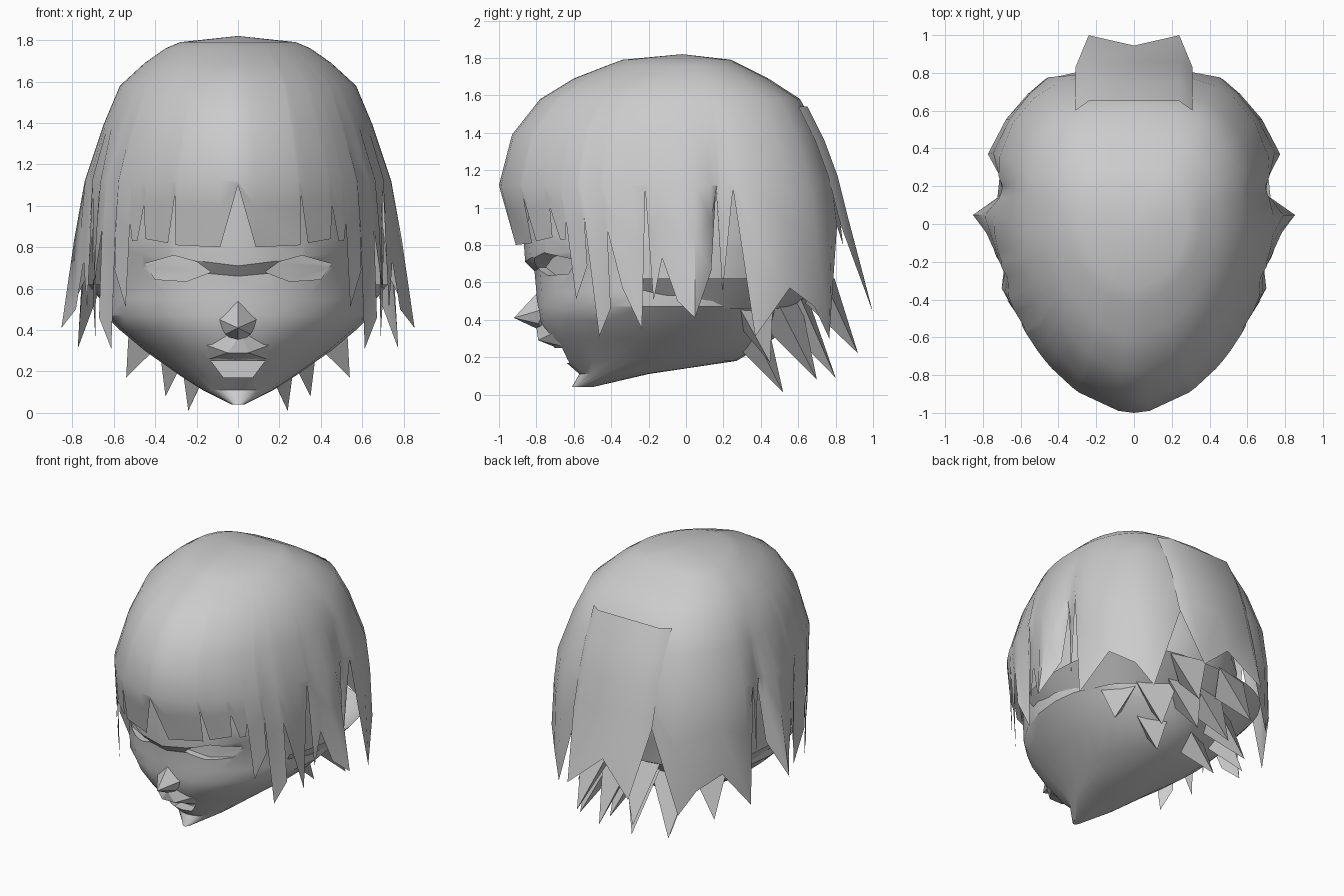
import bpy, bmesh, math
from mathutils import Vector

cube = bpy.data.objects.get("Cube")
if cube:
    bpy.data.objects.remove(cube, do_unlink=True)

grey = bpy.data.materials.new("plain grey")
grey.use_nodes = True
grey.diffuse_color = (0.6, 0.6, 0.6, 1)
grey.node_tree.nodes["Principled BSDF"].inputs["Base Color"].default_value = (0.6, 0.6, 0.6, 1)


def add_object(name, bm):
    bmesh.ops.recalc_face_normals(bm, faces=bm.faces[:])
    mesh = bpy.data.meshes.new(name)
    bm.to_mesh(mesh)
    bm.free()
    obj = bpy.data.objects.new(name, mesh)
    bpy.context.collection.objects.link(obj)
    mesh.materials.append(grey)
    return obj


def activate(obj):
    bpy.ops.object.select_all(action='DESELECT')
    obj.select_set(True)
    bpy.context.view_layer.objects.active = obj


def smooth(obj, degrees):
    activate(obj)
    bpy.ops.object.shade_smooth_by_angle(angle=math.radians(degrees))


def bridge(bm, ring_a, ring_b, closed=True):
    n = len(ring_a)
    for i in range(n if closed else n - 1):
        j = (i + 1) % n
        bm.faces.new((ring_a[i], ring_a[j], ring_b[j], ring_b[i]))


def hull(name, points):
    """Convex solid; points off the centre line are mirrored."""
    bm = bmesh.new()
    for x, y, z in points:
        for side in ((1, -1) if x else (1,)):
            bm.verts.new((x * side, y, z))
    bmesh.ops.convex_hull(bm, input=bm.verts[:])
    return add_object(name, bm)


def cut_prism(target, outline, back):
    """Recess a front-facing outline into the target down to depth back(x)."""
    bm = bmesh.new()
    front_ring = [bm.verts.new((x, -1.1, z)) for x, z in outline]
    back_ring = [bm.verts.new((x, back(x), z)) for x, z in outline]
    bridge(bm, front_ring, back_ring)
    bm.faces.new(front_ring)
    bm.faces.new(back_ring[::-1])
    cutter = add_object("recess_cutter", bm)
    cutter.hide_render = True
    mod = target.modifiers.new("recess", 'BOOLEAN')
    mod.operation = 'DIFFERENCE'
    mod.solver = 'EXACT'
    mod.object = cutter
    activate(target)
    bpy.ops.object.modifier_apply(modifier=mod.name)
    bpy.data.objects.remove(cutter, do_unlink=True)


# Head: stacked rings (height, front y, back y, half width, rise towards the sides)
head_rings = [
    (.04, -.61, -.5, .03, 0), (.11, -.57, -.2, .17, 0), (.18, -.65, .27, .28, 0),
    (.3, -.74, .47, .45, 0), (.4, -.79, .55, .57, 0), (.47, -.8, .6, .64, 0),
    (.55, -.8, .62, .65, 0), (.66, -.81, .65, .65, .06), (.71, -.86, .67, .65, .08),
    (.85, -.87, .7, .65, 0), (1.2, -.87, .66, .58, 0)]
bm = bmesh.new()
rings, count = [], 24
for z, front, back, width, rise in head_rings:
    middle = front * 0.45 + back * 0.55
    ring = []
    for i in range(count):
        a = math.tau * i / count
        s, c = math.sin(a), math.cos(a)
        reach = (middle - front) if c > 0 else (back - middle)
        ring.append(bm.verts.new((width * s, middle - reach * c, z + rise * abs(s))))
    rings.append(ring)
for low, high in zip(rings, rings[1:]):
    bridge(bm, low, high)
bm.faces.new(rings[0][::-1])
bm.faces.new(rings[-1])
head = add_object("head", bm)

# Eye sockets and open mouth
eye = [(.13, .68), (.2, .73), (.31, .76), (.45, .72), (.4, .645), (.25, .635)]
for side in (1, -1):
    cut_prism(head, [(x * side, z) for x, z in eye],
              lambda x: -.75 + .5 * (abs(x) - .13))
cut_prism(head, [(-.13, .25), (.13, .25), (.07, .17), (-.07, .17)], lambda x: -.55)
smooth(head, 30)

# Nose, and upper lip with the muzzle above it
hull("nose", [(0, -.79, .55), (0, -.92, .41), (.11, -.75, .46), (.06, -.79, .38), (0, -.75, .33)])
hull("upper_lip", [(.24, -.65, .36), (0, -.79, .42), (0, -.8, .36), (.05, -.79, .29),
                   (.14, -.67, .26), (0, -.69, .25)])

# Hair cap: sections (height, front depth, back depth, half width)
sections = [
    (1.79, .34, .24, .28), (1.76, .42, .3, .35), (1.69, .6, .44, .45),
    (1.58, .78, .61, .57), (1.39, .93, .71, .65), (1.12, 1, .8, .74),
    (.8, .92, .84, .77), (.4, .86, .82, .79), (.1, .84, .8, .79)]


def cap_point(angle, z):
    for a, b in zip(sections, sections[1:]):
        if z >= b[0]:
            break
    t = (a[0] - z) / (a[0] - b[0])
    front, back, width = (p + (q - p) * t for p, q in zip(a[1:], b[1:]))
    s, c = math.sin(angle), math.cos(angle)
    power = 1.11 if c >= 0 else 0.72
    depth = -front if c >= 0 else back
    return Vector((math.copysign(abs(s) ** power, s) * width, depth * abs(c) ** power, z))


# Ragged hem from front to back (angle, height, flare)
hem = [
    (0, 1.1, 1), (8, .8, 1), (25.5, .81, 1), (26.5, 1.05, 1), (28.5, .82, 1),
    (38, .84, 1), (39.5, 1, 1), (41.5, .83, 1), (44, .83, 1), (45.5, .92, 1),
    (45.8, .51, 1), (52, .69, 1), (53, .95, 1), (54, .31, .98), (60, .46, 1),
    (61, .88, 1), (65, .57, 1), (70.5, .35, .93), (75, 1.1, .98), (76, .5, .96),
    (80, .73, .98), (86, .5, 1), (91, .41, 1.08), (95, .66, .94), (97, 1.1, .91),
    (99, .55, .9), (102, 1.1, .97), (109, .31, 1.02), (125, .57, 1), (141, .47, 1),
    (152, .3, 1.03), (165, .9, 1), (180, .8, 1)]
columns = hem + [(360 - a, z, f) for a, z, f in hem[-2:0:-1]]

bm = bmesh.new()
apex = bm.verts.new((0, -.02, 1.82))
grid = []
for degrees, low, flare in columns:
    a = math.radians(degrees)
    column = [bm.verts.new(cap_point(a, s[0])) for s in sections[:5]]
    for t in (0, .4, 1):
        p = cap_point(a, 1.12 + (low - 1.12) * t)
        # grooves start higher up than flared points
        grow = 1 + (flare - 1) * (t if flare > 1 else .5 + t / 2)
        column.append(bm.verts.new((p.x * grow, p.y * grow, p.z)))
    grid.append(column)
for i, column in enumerate(grid):
    following = grid[(i + 1) % len(grid)]
    bm.faces.new((apex, column[0], following[0]))
    bridge(bm, column, following, closed=False)
smooth(add_object("hair_cap", bm), 35)

# Underside closing the hair against the head
bm = bmesh.new()
outer, inner = [], []
for degrees in range(64, 297, 8):
    p = cap_point(math.radians(degrees), .62)
    outer.append(bm.verts.new((p.x * .93, p.y * .93, p.z)))
    inner.append(bm.verts.new((p.x * .76, p.y * .68, .46)))
bridge(bm, outer, inner, closed=False)
smooth(add_object("hair_underside", bm), 35)

# Back panel of hair with two long points: (x, hem height, tuck towards the cap)
profile = [(1.54, .65), (1.36, .74), (1.17, .81), (.97, .86)]
panel = [(-.31, .9, .05), (-.24, .44, 0), (0, .65, 0), (.24, .44, 0), (.31, .9, .05)]
bm = bmesh.new()
grid = []
for x, low, tuck in panel:
    column = [bm.verts.new((x, y - tuck, z)) for z, y in profile]
    column.append(bm.verts.new((x, .89 + (.86 - low) * .26 - tuck, low)))
    grid.append(column)
for a, b in zip(grid, grid[1:]):
    bridge(bm, a, b, closed=False)
smooth(add_object("hair_back_panel", bm), 35)


# Lower layer of pointed locks, mirrored
def lock(name, tip, length, width):
    tip = Vector(tip)
    outward = Vector((tip.x, tip.y, 0)).normalized()
    across = Vector((-outward.y, outward.x, 0)) * width
    root = tip - outward * length * .4 + Vector((0, 0, length))
    bm = bmesh.new()
    for p in (tip, root + across, root - across, root - outward * width - Vector((0, 0, width))):
        bm.verts.new(p)
    bmesh.ops.convex_hull(bm, input=bm.verts[:])
    add_object(name, bm)


locks = [
    ((.24, .52, .01), .42, .14), ((.35, .7, .08), .44, .15), ((.13, .8, .09), .44, .13),
    ((.54, .45, .17), .38, .15), ((.22, .92, .22), .4, .13)]
for number, (tip, length, width) in enumerate(locks):
    for side, label in ((1, "left"), (-1, "right")):
        lock(f"lower_lock_{label}_{number}", (tip[0] * side, tip[1], tip[2]), length, width)
